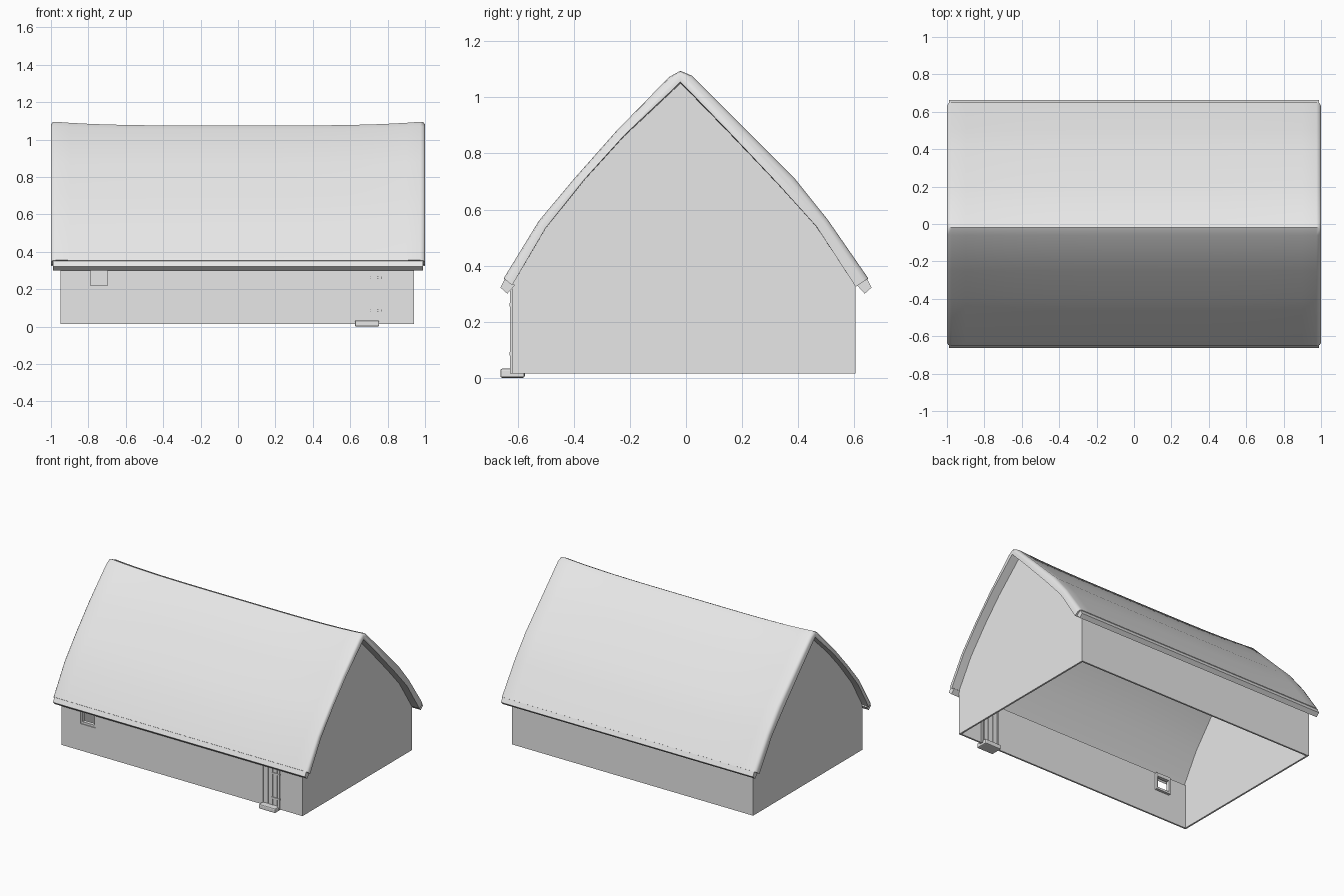
import bpy, bmesh, math

if "Cube" in bpy.data.objects:
    bpy.data.objects.remove(bpy.data.objects["Cube"], do_unlink=True)

grey = bpy.data.materials.new("plain_grey")
grey.use_nodes = True
grey.diffuse_color = (0.8, 0.8, 0.8, 1)
grey.node_tree.nodes["Principled BSDF"].inputs["Base Color"].default_value = (0.8, 0.8, 0.8, 1)


def loft(name, rings, smooth=None):
    """Skin a list of equal closed rings and cap both ends."""
    bm = bmesh.new()
    rows = [[bm.verts.new(p) for p in ring] for ring in rings]
    n = len(rows[0])
    for a, b in zip(rows, rows[1:]):
        for i in range(n):
            j = (i + 1) % n
            bm.faces.new((a[i], a[j], b[j], b[i]))
    bm.faces.new(rows[0])
    bm.faces.new(rows[-1])
    bmesh.ops.recalc_face_normals(bm, faces=bm.faces)
    mesh = bpy.data.meshes.new(name)
    bm.to_mesh(mesh)
    bm.free()
    mesh.materials.append(grey)
    obj = bpy.data.objects.new(name, mesh)
    bpy.context.collection.objects.link(obj)
    if smooth:
        bpy.ops.object.select_all(action='DESELECT')
        obj.select_set(True)
        bpy.context.view_layer.objects.active = obj
        bpy.ops.object.shade_smooth_by_angle(angle=math.radians(smooth))
    return obj


def along_x(name, yz, x0, x1):
    return loft(name, [[(x, y, z) for y, z in yz] for x in (x0, x1)])


def along_y(name, xz, y0, y1):
    return loft(name, [[(x, y, z) for x, z in xz] for y in (y0, y1)])


def box(name, x0, x1, y0, y1, z0, z1):
    return along_y(name, [(x0, z0), (x1, z0), (x1, z1), (x0, z1)], y0, y1)


# Roof cross-section, from the front eave over the ridge to the back eave
outer = [(-0.65, 0.355), (-0.525, 0.56), (-0.4, 0.71), (-0.25, 0.88), (-0.06, 1.075),
         (-0.02, 1.097), (0.02, 1.08), (0.2, 0.9), (0.385, 0.715), (0.505, 0.565), (0.65, 0.355)]
inner = [(-0.62, 0.33), (-0.5, 0.535), (-0.36, 0.71), (-0.22, 0.865), (-0.04, 1.035),
         (-0.02, 1.055), (0, 1.035), (0.155, 0.875), (0.33, 0.69), (0.465, 0.54), (0.605, 0.325)]


def roof_ring(x, t):
    """Ring at x, with t giving the fullness of the rounded rim."""
    def sag(z):
        return z - 0.022 * (1 - x ** 4) * (z - 0.32) / 0.78
    top = [(iy + (oy - iy) * t, iz + (oz - iz) * t)
           for (oy, oz), (iy, iz) in zip(outer, inner)]
    return [(x, y, sag(z)) for y, z in top + inner[::-1]]


# Sagging roof with rounded gable rims
rim = [(1, 0.6), (0.992, 0.9), (0.975, 1)]
stations = [(-x, t) for x, t in rim]
stations += [(i / 10, 1) for i in range(-9, 10)]
stations += rim[::-1]
loft("roof", [roof_ring(x, t) for x, t in stations], 50)

# Eave boards running along both lower edges of the roof
for name, s in (("front_eave_board", -1), ("back_eave_board", 1)):
    along_x(name, [(s * 0.643, 0.358), (s * 0.662, 0.322),
                   (s * 0.637, 0.3), (s * 0.61, 0.33)], -0.988, 0.988)

# Gable walls
gable = [(-0.62, 0.015)] + inner + [(0.605, 0.015)]
along_x("right_gable_wall", gable, -0.95, -0.938)
along_x("left_gable_wall", gable, 0.928, 0.94)

# Long walls, the front one notched for the window
front = [(-0.95, 0.015), (0.94, 0.015), (0.94, 0.33), (-0.685, 0.33),
         (-0.685, 0.205), (-0.8, 0.205), (-0.8, 0.33), (-0.95, 0.33)]
along_y("front_wall", front, -0.62, -0.608)
box("back_wall", -0.95, 0.94, 0.593, 0.605, 0.015, 0.33)

# Window frame
for i, x in enumerate((-0.8, -0.697)):
    box(f"window_jamb_{i + 1}", x, x + 0.012, -0.614, -0.59, 0.205, 0.32)
box("window_sill", -0.8, -0.685, -0.614, -0.59, 0.205, 0.22)
box("window_head", -0.8, -0.685, -0.614, -0.59, 0.3, 0.325)

# Plank door with battens, posts and hinges
for i in range(3):
    x = 0.64 + i * 0.036
    box(f"door_plank_{i + 1}", x, x + 0.032, -0.623 - 0.002 * (i % 2), -0.6, 0.035, 0.31)
for i, x in enumerate((0.622, 0.75)):
    box(f"door_post_{i + 1}", x, x + 0.014, -0.627, -0.6, 0.015, 0.32)
for i, z in enumerate((0.08, 0.255)):
    box(f"door_hinge_{i + 1}", 0.7, 0.766, -0.629, -0.615, z, z + 0.012)

# Door step with a softened edge
step = box("door_step", 0.625, 0.755, -0.662, -0.575, 0, 0.033)
bevel = step.modifiers.new("soft_edge", 'BEVEL')
bevel.width = 0.007
bevel.segments = 2
